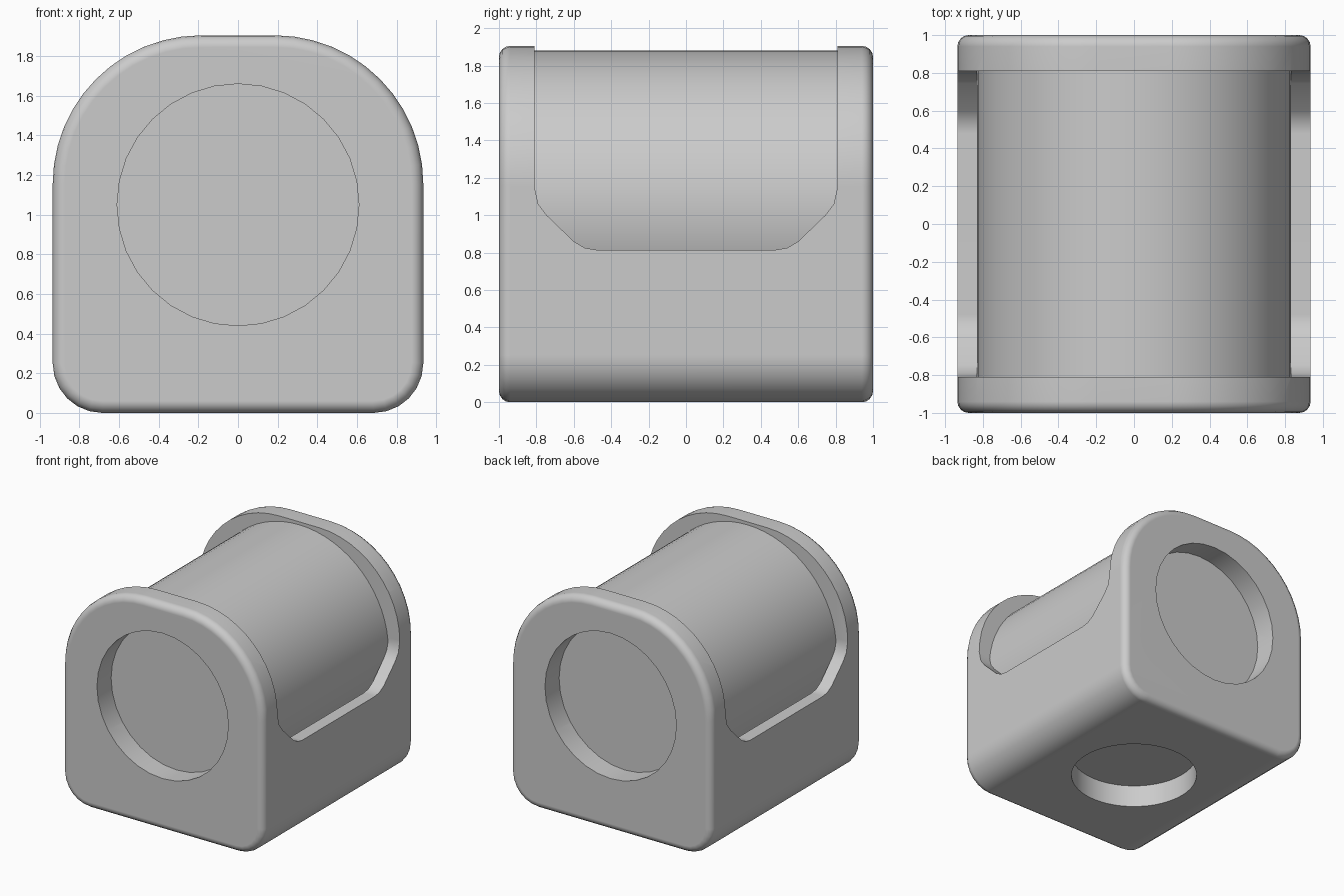
import bpy, bmesh
from math import sin, cos, pi, radians
from mathutils import Matrix, Vector

if "Cube" in bpy.data.objects:
    bpy.data.objects.remove(bpy.data.objects["Cube"], do_unlink=True)

GREY = (0.6, 0.6, 0.6, 1)
grey = bpy.data.materials.new("plain grey")
grey.diffuse_color = GREY
grey.use_nodes = True
grey.node_tree.nodes["Principled BSDF"].inputs["Base Color"].default_value = GREY


def link(name, bm):
    bmesh.ops.recalc_face_normals(bm, faces=bm.faces)
    mesh = bpy.data.meshes.new(name)
    bm.to_mesh(mesh)
    bm.free()
    mesh.materials.append(grey)
    ob = bpy.data.objects.new(name, mesh)
    bpy.context.collection.objects.link(ob)
    return ob


def arc(cx, cz, r, start, end, steps):
    angles = [radians(start + (end - start) * i / steps) for i in range(steps + 1)]
    return [(cx + r * cos(a), cz + r * sin(a)) for a in angles]


def prism(name, half, depth, along_x=False):
    """Extrude a half outline, mirrored, evenly to both sides."""
    outline = half + [(-a, z) for a, z in reversed(half)]
    bm = bmesh.new()
    place = (lambda a, z: (-depth, a, z)) if along_x else (lambda a, z: (a, -depth, z))
    face = bm.faces.new([bm.verts.new(place(a, z)) for a, z in outline])
    new = bmesh.ops.extrude_face_region(bm, geom=[face])["geom"]
    shift = Vector((2 * depth, 0, 0) if along_x else (0, 2 * depth, 0))
    bmesh.ops.translate(bm, vec=shift, verts=[v for v in new if isinstance(v, bmesh.types.BMVert)])
    return link(name, bm)


def cylinder(name, r, length, centre, axis, segments):
    bm = bmesh.new()
    turn = Matrix.Rotation(pi / 2, 4, "X") if axis == "Y" else Matrix()
    bmesh.ops.create_cone(bm, cap_ends=True, segments=segments, radius1=r, radius2=r,
                          depth=length, matrix=Matrix.Translation(centre) @ turn)
    return link(name, bm)


def activate(ob):
    bpy.ops.object.select_all(action="DESELECT")
    ob.select_set(True)
    bpy.context.view_layer.objects.active = ob


def cut(ob, cutter):
    cutter.hide_render = True
    mod = ob.modifiers.new("cut", "BOOLEAN")
    mod.operation, mod.solver, mod.object = "DIFFERENCE", "EXACT", cutter
    activate(ob)
    bpy.ops.object.modifier_apply(modifier=mod.name)
    bpy.data.objects.remove(cutter, do_unlink=True)


# Housing block with rounded corners and softened end rims
body = prism("housing", arc(0.685, 0.25, 0.25, -90, 0, 6) + arc(0.185, 1.155, 0.75, 0, 90, 12), 1)
bevel = body.modifiers.new("rim", "BEVEL")
bevel.width, bevel.segments = 0.06, 4
bevel.limit_method, bevel.angle_limit = "ANGLE", radians(50)
activate(body)
bpy.ops.object.modifier_apply(modifier=bevel.name)

# Open saddle between the end plates, with sloping lower corners
cut(body, prism("saddle_cutter",
                [(0.48, 0.815), (0.54, 0.825), (0.6, 0.86), (0.745, 1.0),
                 (0.79, 1.06), (0.81, 1.15), (0.81, 2.2)], 1.3, True))

# Narrow cavity that leaves a slit beside the drum
cut(body, prism("cavity_cutter", [(0.83, 0.7), (0.83, 2.2)], 0.81))

# Round recesses in both ends and in the base
for side in (-1, 1):
    cut(body, cylinder("end_hole_cutter", 0.61, 0.4, (0, side * 0.95, 1.05), "Y", 32))
cut(body, cylinder("base_hole_cutter", 0.5, 0.4, (0, 0, -0.01), "Z", 48))

# Drum lying between the end plates
drum = cylinder("drum", 0.83, 1.624, (0, 0, 1.05), "Y", 64)

for ob in (body, drum):
    activate(ob)
    bpy.ops.object.shade_smooth_by_angle(angle=radians(30))
    normals = ob.modifiers.new("even shading", "WEIGHTED_NORMAL")
    normals.keep_sharp = True
